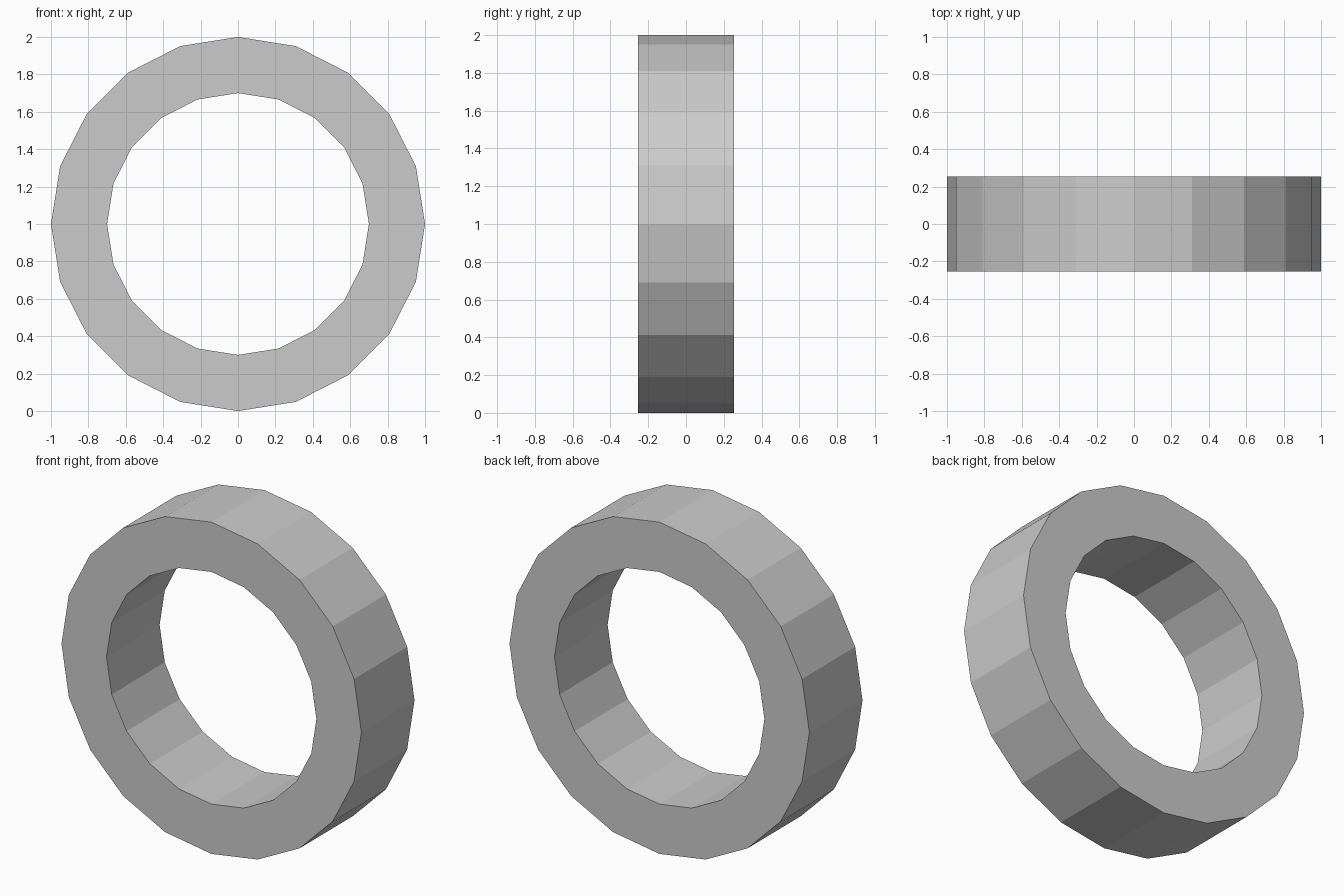
import bpy, bmesh
from math import cos, sin, tau

if "Cube" in bpy.data.objects:
    bpy.data.objects.remove(bpy.data.objects["Cube"])

SIDES, OUTER, INNER, HALF_DEPTH = 20, 1.0, 0.7, 0.253

bm = bmesh.new()


def loop(radius, y):
    """One polygonal loop of vertices standing in the XZ plane."""
    return [bm.verts.new((radius * cos(tau * i / SIDES), y,
                          1.0 + radius * sin(tau * i / SIDES)))
            for i in range(SIDES)]


# Rectangular cross-section swept around the ring
loops = [loop(OUTER, -HALF_DEPTH), loop(OUTER, HALF_DEPTH),
         loop(INNER, HALF_DEPTH), loop(INNER, -HALF_DEPTH)]
for k in range(4):
    a, b = loops[k], loops[(k + 1) % 4]
    for i in range(SIDES):
        j = (i + 1) % SIDES
        bm.faces.new((a[i], a[j], b[j], b[i]))
bmesh.ops.recalc_face_normals(bm, faces=bm.faces)

# Flat-shaded ring object
mesh = bpy.data.meshes.new("ring")
bm.to_mesh(mesh)
bm.free()
ring = bpy.data.objects.new("ring", mesh)
bpy.context.collection.objects.link(ring)
